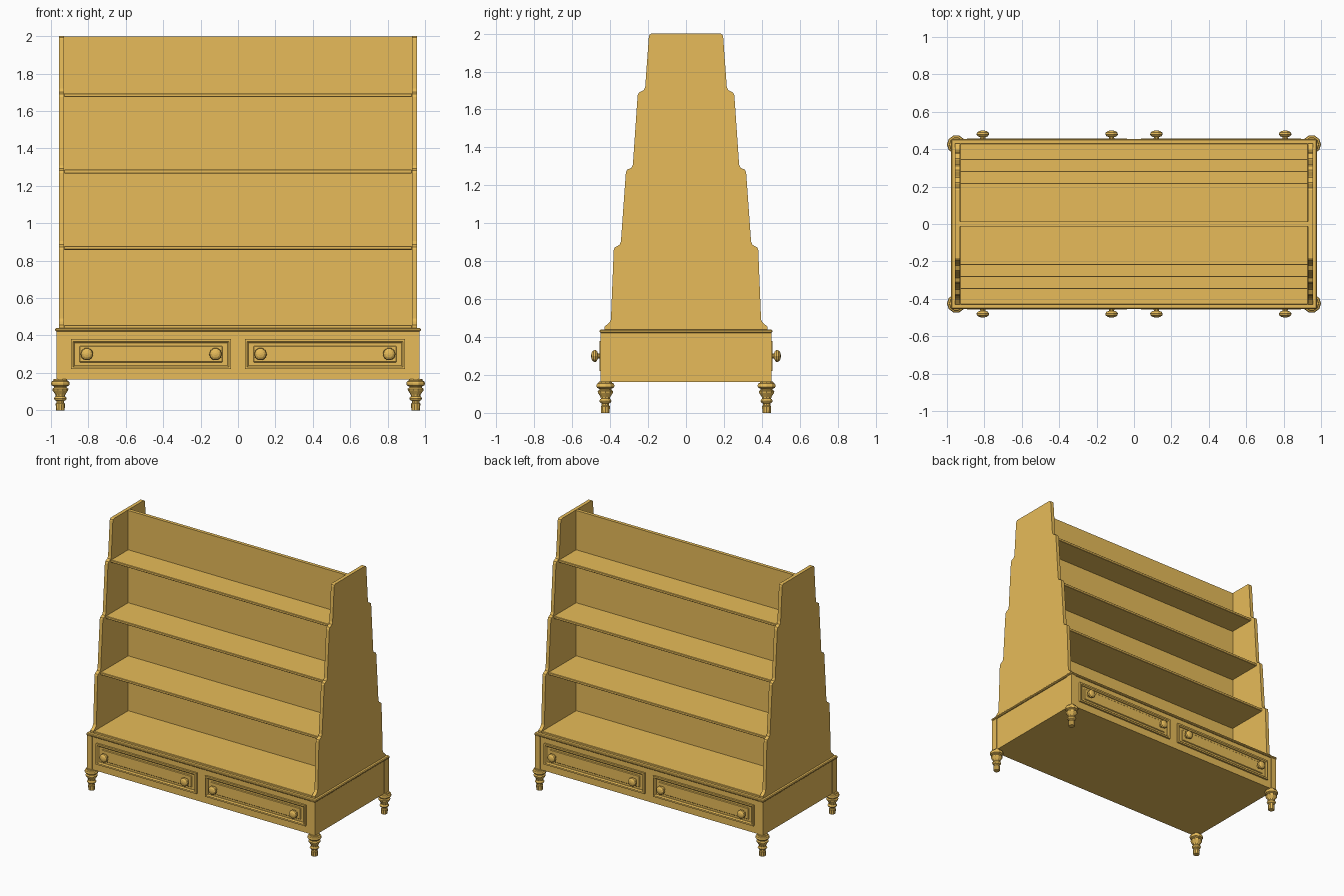
import bpy, bmesh, math
from mathutils import Matrix

if "Cube" in bpy.data.objects:
    bpy.data.objects.remove(bpy.data.objects["Cube"])

wood = bpy.data.materials.new("warm_wood")
wood.diffuse_color = (0.8, 0.5, 0.1, 1)
wood.use_nodes = True
wood.node_tree.nodes["Principled BSDF"].inputs["Base Color"].default_value = wood.diffuse_color


def finish(name, bm):
    bmesh.ops.recalc_face_normals(bm, faces=bm.faces)
    me = bpy.data.meshes.new(name)
    bm.to_mesh(me)
    bm.free()
    me.materials.append(wood)
    ob = bpy.data.objects.new(name, me)
    bpy.context.collection.objects.link(ob)
    return ob


def bevel(ob, width, segments=1):
    m = ob.modifiers.new("soft_edge", 'BEVEL')
    m.width, m.segments, m.limit_method = width, segments, 'ANGLE'


def box(name, x0, x1, y0, y1, z0, z1, edge=0):
    bm = bmesh.new()
    bmesh.ops.create_cube(bm, size=1)
    for v in bm.verts:
        v.co = ((x0, x1)[v.co.x > 0], (y0, y1)[v.co.y > 0], (z0, z1)[v.co.z > 0])
    ob = finish(name, bm)
    if edge:
        bevel(ob, edge)
    return ob


def lathe(name, profile, sides, matrix):
    """Revolve (radius, height) pairs around z, cap both ends, then place."""
    bm = bmesh.new()
    rings = [[bm.verts.new((r * math.cos(2 * math.pi * i / sides),
                            r * math.sin(2 * math.pi * i / sides), h))
              for i in range(sides)] for r, h in profile]
    for a, b in zip(rings, rings[1:]):
        for i in range(sides):
            j = (i + 1) % sides
            bm.faces.new((a[i], a[j], b[j], b[i]))
    bm.faces.new(rings[0])
    bm.faces.new(rings[-1])
    bm.transform(matrix)
    return finish(name, bm)


def frame(name, x0, x1, z0, z1, w, y0, y1):
    """Rectangular moulding around an opening, sloping towards the inside."""
    bm = bmesh.new()
    ym = (y0 + y1) / 2

    def loop(inset, y):
        return [bm.verts.new(p) for p in (
            (x0 + inset, y, z0 + inset), (x1 - inset, y, z0 + inset),
            (x1 - inset, y, z1 - inset), (x0 + inset, y, z1 - inset))]
    loops = [loop(0, y0), loop(0, y1), loop(w * 0.6, y1), loop(w, ym), loop(w, y0)]
    for k in range(5):
        a, b = loops[k], loops[(k + 1) % 5]
        for i in range(4):
            j = (i + 1) % 4
            bm.faces.new((a[i], a[j], b[j], b[i]))
    return finish(name, bm)


# Stepped side panels
half = [(0.43, 0.44), (0.43, 0.455), (0.405, 0.475), (0.396, 0.49),
        (0.381, 0.86), (0.376, 0.872), (0.350, 0.887), (0.343, 0.905),
        (0.317, 1.27), (0.311, 1.282), (0.288, 1.292), (0.280, 1.31),
        (0.255, 1.675), (0.248, 1.69), (0.222, 1.702), (0.215, 1.72),
        (0.196, 1.982), (0.192, 1.994), (0.182, 2.0)]
outline = half + [(-y, z) for y, z in reversed(half)]
for side, s in (("left", -1), ("right", 1)):
    bm = bmesh.new()
    f = bm.faces.new([bm.verts.new((s * 0.93, y, z)) for y, z in outline])
    ext = bmesh.ops.extrude_face_region(bm, geom=[f])["geom"]
    bmesh.ops.translate(bm, vec=(s * 0.027, 0, 0),
                        verts=[v for v in ext if isinstance(v, bmesh.types.BMVert)])
    finish(side + "_side_panel", bm)

# Centre divider and shelves
box("centre_divider", -0.93, 0.93, -0.013, 0.013, 0.44, 1.998)
for i, (depth, z) in enumerate(((0.348, 0.878), (0.284, 1.287), (0.22, 1.695))):
    box(f"shelf_{i + 1}", -0.93, 0.93, -depth, depth, z - 0.02, z, 0.003)
box("bottom_shelf", -0.93, 0.93, -0.43, 0.43, 0.435, 0.455, 0.003)

# Base cabinet, corner posts and top moulding
box("base_cabinet", -0.966, 0.966, -0.443, 0.443, 0.164, 0.43)
for s in (-1, 1):
    for t in (-1, 1):
        box("corner_post", *sorted((s * 0.93, s * 0.971)),
            *sorted((t * 0.40, t * 0.45)), 0.163, 0.425)
box("base_top_moulding", -0.978, 0.978, -0.455, 0.455, 0.422, 0.44, 0.005)

# Drawers with mouldings and knobs on both faces
knob = [(0.016, 0), (0.014, 0.017), (0.026, 0.022), (0.034, 0.031),
        (0.031, 0.042), (0.020, 0.050), (0.006, 0.053)]
for face, t in (("front", -1), ("back", 1)):
    for s in (-1, 1):
        x0, x1 = sorted((s * 0.037, s * 0.893))
        frame(face + "_drawer_moulding", x0, x1, 0.22, 0.38, 0.02, t * 0.44, t * 0.457)
        box(face + "_drawer_panel", x0 + 0.045, x1 - 0.045, *sorted((t * 0.44, t * 0.450)),
            0.256, 0.344, 0.004)
        for x in (0.12, 0.808):
            lathe(face + "_drawer_knob", knob, 10,
                  Matrix.Translation((s * x, t * 0.447, 0.30))
                  @ Matrix.Rotation(-t * math.pi / 2, 4, 'X'))

# Turned feet
foot = [(0.023, 0), (0.025, 0.035), (0.021, 0.04), (0.021, 0.05), (0.030, 0.055),
        (0.034, 0.063), (0.030, 0.071), (0.025, 0.075), (0.027, 0.085), (0.041, 0.105),
        (0.043, 0.115), (0.034, 0.121), (0.034, 0.127), (0.047, 0.133), (0.050, 0.143),
        (0.047, 0.154), (0.038, 0.158), (0.036, 0.166)]
for s in (-1, 1):
    for t in (-1, 1):
        lathe("turned_foot", foot, 10, Matrix.Translation((s * 0.95, t * 0.425, 0)))
